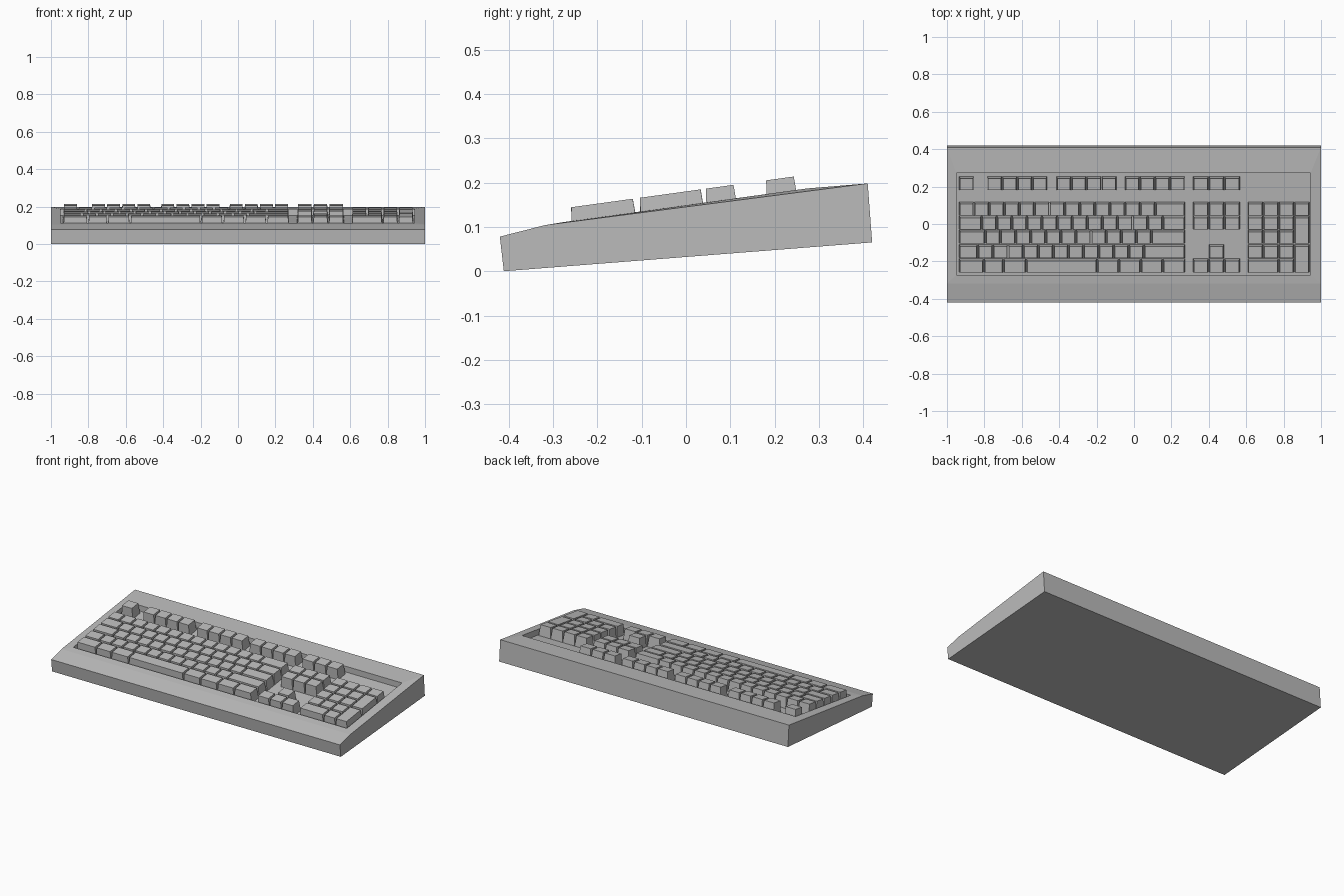
import bpy, bmesh, math
from mathutils import Matrix, Vector

cube = bpy.data.objects.get("Cube")
if cube:
    bpy.data.objects.remove(cube, do_unlink=True)

grey = bpy.data.materials.new("plain grey")
grey.use_nodes = True
COLOUR = (0.5, 0.5, 0.5, 1)
grey.diffuse_color = COLOUR
grey.node_tree.nodes["Principled BSDF"].inputs["Base Color"].default_value = COLOUR


def finish(bm, name):
    bmesh.ops.recalc_face_normals(bm, faces=bm.faces)
    mesh = bpy.data.meshes.new(name)
    bm.to_mesh(mesh)
    bm.free()
    mesh.materials.append(grey)
    obj = bpy.data.objects.new(name, mesh)
    bpy.context.collection.objects.link(obj)


# Wedge case: side profile swept across x, with a sunken key well in the top
SLOPE = 0.138
PROFILE = [(-0.318, 0.104), (-0.42, 0.078), (-0.411, 0), (0.42, 0.065), (0.41, 0.198)]
WELL_X, WELL_Y, WELL_DEPTH = (-0.95, 0.945), (-0.273, 0.273), 0.036


def rim_z(y):
    return 0.149 + SLOPE * y


bm = bmesh.new()
left, right = [[bm.verts.new((x, y, z)) for y, z in PROFILE] for x in (-1, 1)]
bm.faces.new(left)
bm.faces.new(right)
for i in range(len(PROFILE) - 1):
    bm.faces.new((left[i], left[i + 1], right[i + 1], right[i]))
corners = [(WELL_X[0], WELL_Y[0]), (WELL_X[1], WELL_Y[0]),
           (WELL_X[1], WELL_Y[1]), (WELL_X[0], WELL_Y[1])]
outer = [left[0], right[0], right[-1], left[-1]]
rim = [bm.verts.new((x, y, rim_z(y))) for x, y in corners]
floor = [bm.verts.new((x, y, rim_z(y) - WELL_DEPTH)) for x, y in corners]
for upper, lower in ((outer, rim), (rim, floor)):
    for i in range(4):
        j = (i + 1) % 4
        bm.faces.new((upper[i], upper[j], lower[j], lower[i]))
bm.faces.new(floor)
finish(bm, "case")

# Keycaps: tapered blocks standing square to the sloping floor
KEY_HEIGHT, KEY_DEPTH, GAP = 0.066, 0.063, 0.013
TILT = Matrix.Rotation(math.atan(SLOPE), 3, "X")


def add_key(bm, x0, x1, y, y_back=None):
    """Key whose cell spans x0..x1 and whose top runs from row y to row y_back."""
    y_back = y if y_back is None else y_back
    mid = (y + y_back) / 2
    half_y = (y_back - y + KEY_DEPTH) / 2
    half_x = (x1 - x0 - GAP) / 2
    centre = Vector(((x0 + x1) / 2, mid, rim_z(mid) + 0.031))
    rings = []
    for h, side, front, back in ((0, 0, 0, 0), (-KEY_HEIGHT, 0.005, 0.007, 0.002)):
        ring = [(-half_x - side, -half_y - front), (half_x + side, -half_y - front),
                (half_x + side, half_y + back), (-half_x - side, half_y + back)]
        rings.append([bm.verts.new(centre + TILT @ Vector((px, py, h))) for px, py in ring])
    top, base = rings
    bm.faces.new(top)
    bm.faces.new(base)
    for i in range(4):
        j = (i + 1) % 4
        bm.faces.new((top[i], base[i], base[j], top[j]))


def add_row(bm, x, y, widths, unit):
    for w in widths:
        add_key(bm, x, x + w * unit, y)
        x += w * unit


F_ROW, NUM, UPPER, HOME, LOWER, BOTTOM = 0.212, 0.076, 0.002, -0.073, -0.151, -0.228
UNIT, MAIN_X = 0.0807, -0.936

# Typing block
bm = bmesh.new()
add_row(bm, MAIN_X, NUM, [1] * 13 + [2], UNIT)
add_row(bm, MAIN_X, UPPER, [1.5] + [1] * 12 + [1.5], UNIT)
add_row(bm, MAIN_X, HOME, [1.75] + [1] * 11 + [2.25], UNIT)
add_row(bm, MAIN_X, LOWER, [1.25] + [1] * 11 + [2.75], UNIT)
add_row(bm, MAIN_X, BOTTOM, [1.65, 1.3, 1.5, 4.7, 1.45, 1.45, 1.45, 1.5], UNIT)
finish(bm, "typing_keys")

# Function row: one lone key, then three groups of four
bm = bmesh.new()
add_row(bm, MAIN_X, F_ROW, [1], UNIT)
for x in (-0.786, -0.416, -0.05):
    add_row(bm, x, F_ROW, [1] * 4, UNIT)
finish(bm, "function_keys")

# Navigation block and arrows
NAV_X, NAV_UNIT = 0.315, 0.084
bm = bmesh.new()
for y in (F_ROW, NUM, UPPER, BOTTOM):
    add_row(bm, NAV_X, y, [1] * 3, NAV_UNIT)
add_row(bm, NAV_X + NAV_UNIT, LOWER, [1], NAV_UNIT)
finish(bm, "navigation_keys")

# Number pad with two tall keys and one wide key
PAD_X, PAD_UNIT = 0.607, 0.083
bm = bmesh.new()
add_row(bm, PAD_X, NUM, [1] * 4, PAD_UNIT)
for y in (UPPER, HOME, LOWER):
    add_row(bm, PAD_X, y, [1] * 3, PAD_UNIT)
add_row(bm, PAD_X, BOTTOM, [2, 1], PAD_UNIT)
last = PAD_X + 3 * PAD_UNIT
for low, high in ((HOME, UPPER), (BOTTOM, LOWER)):
    add_key(bm, last, last + PAD_UNIT, low, high)
finish(bm, "number_pad_keys")
